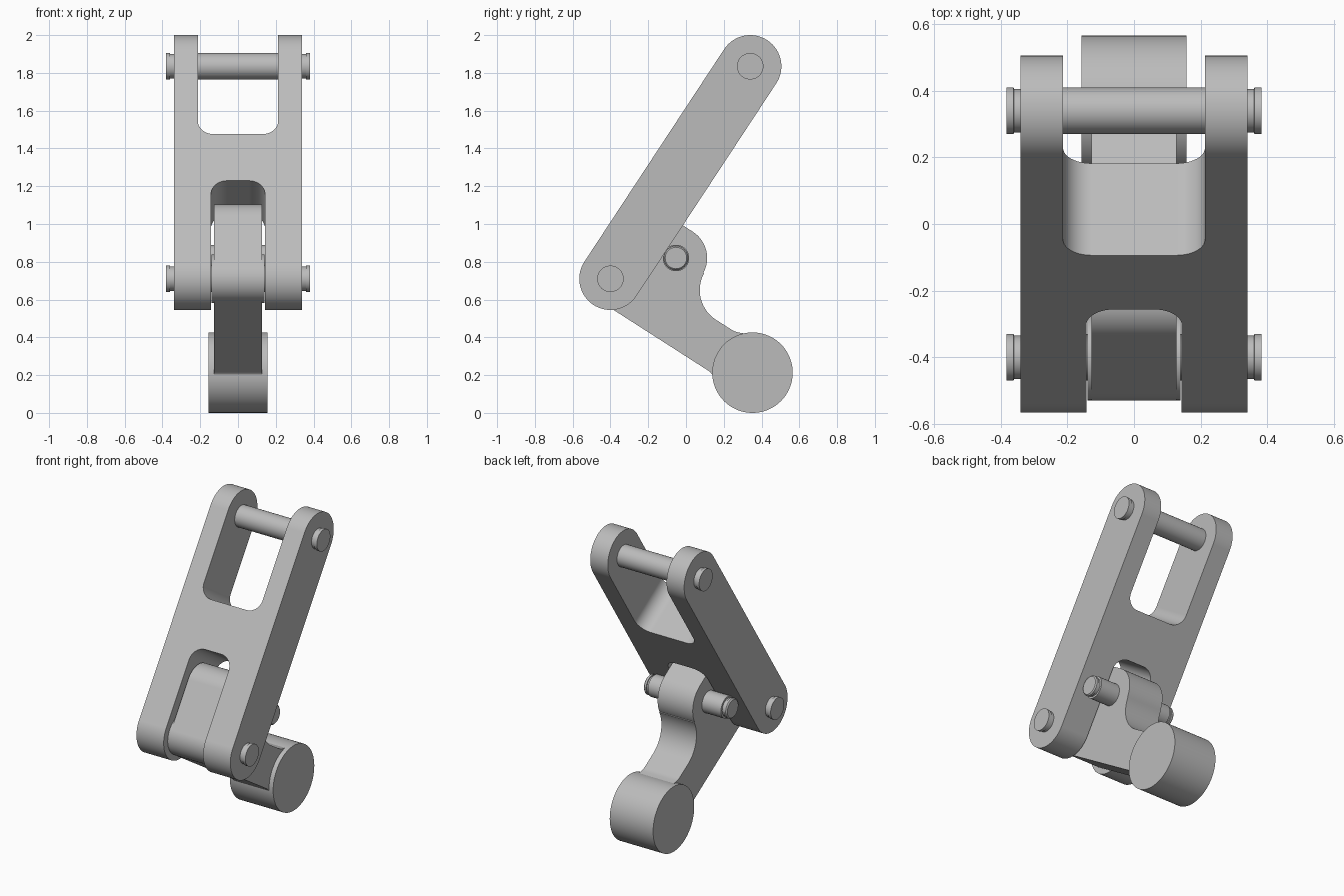
import bpy, bmesh
from math import cos, sin, radians, atan2, degrees
from mathutils import Vector

cube = bpy.data.objects.get("Cube")
if cube:
    bpy.data.objects.remove(cube, do_unlink=True)

steel = bpy.data.materials.new("light grey steel")
steel.use_nodes = True
GREY = (0.5, 0.5, 0.5, 1)
steel.diffuse_color = GREY
steel.node_tree.nodes["Principled BSDF"].inputs["Base Color"].default_value = GREY

# Pivot centres in the (y, z) plane
LOW = Vector((-0.40, 0.71))
TOP = Vector((0.34, 1.835))
STOP = Vector((-0.053, 0.82))
ROLL = Vector((0.352, 0.213))
along = (TOP - LOW).normalized()
front = Vector((-along.y, along.x))
TILT = degrees(atan2(along.y, along.x))


def arc(c, r, a0, a1, n=20):
    angles = [radians(a0 + (a1 - a0) * i / n) for i in range(n + 1)]
    return [Vector((c[0] + r * cos(a), c[1] + r * sin(a))) for a in angles]


def loft(name, rings):
    """Join equal rings of 3D points into a closed solid."""
    bm = bmesh.new()
    loops = [[bm.verts.new(p) for p in ring] for ring in rings]
    n = len(loops[0])
    for a, b in zip(loops, loops[1:]):
        for i in range(n):
            j = (i + 1) % n
            bm.faces.new((a[i], a[j], b[j], b[i]))
    bm.faces.new(loops[0])
    bm.faces.new(loops[-1])
    bmesh.ops.recalc_face_normals(bm, faces=bm.faces)
    mesh = bpy.data.meshes.new(name)
    bm.to_mesh(mesh)
    bm.free()
    mesh.materials.append(steel)
    ob = bpy.data.objects.new(name, mesh)
    bpy.context.collection.objects.link(ob)
    return ob


def activate(ob):
    bpy.ops.object.select_all(action='DESELECT')
    ob.select_set(True)
    bpy.context.view_layer.objects.active = ob


def finish(ob):
    activate(ob)
    bpy.ops.object.shade_smooth_by_angle(angle=radians(30))
    ob.modifiers.new("even shading", 'WEIGHTED_NORMAL').keep_sharp = True


def plate(name, outline, half):
    """Side outline extruded across the width."""
    return loft(name, [[(x, p[0], p[1]) for p in outline] for x in (-half, half)])


def pin(name, c, steps):
    """Turned pin, mirrored about the middle, from (x, radius) steps."""
    profile = [(-x, r) for x, r in reversed(steps)] + steps
    finish(loft(name, [[(x, p.x, p.y) for p in arc(c, r, 0, 352.5, 47)]
                       for x, r in profile]))


def slot(name, half, t0, t1, r):
    """Rounded slot cutter running through the link, front to back."""
    pts = []
    for cx, ct, a in ((half, t1, 0), (-half, t1, 90), (-half, t0, 180), (half, t0, 270)):
        sx = 1 if cx > 0 else -1
        st = 1 if ct == t1 else -1
        pts += arc((cx - sx * r, ct - st * r), r, a, a + 90, 10)
    rings = []
    for depth in (-0.4, 0.4):
        ring = []
        for p in pts:
            q = LOW + along * p.y + front * depth
            ring.append((p.x, q.x, q.y))
        rings.append(ring)
    ob = loft(name, rings)
    ob.hide_render = True
    return ob


# Forked link: rounded bar with a slot at each end
link = plate("forked_link", arc(TOP, 0.165, TILT - 90, TILT + 90, 32)
             + arc(LOW, 0.165, TILT + 90, TILT + 270, 32), 0.34)
for cutter in (slot("upper_slot_cutter", 0.213, 0.808, 1.9, 0.085),
               slot("lower_slot_cutter", 0.143, -0.6, 0.513, 0.085)):
    cut = link.modifiers.new("slot", 'BOOLEAN')
    cut.operation = 'DIFFERENCE'
    cut.solver = 'EXACT'
    cut.object = cutter
    activate(link)
    bpy.ops.object.modifier_apply(modifier=cut.name)
    bpy.data.objects.remove(cutter, do_unlink=True)
finish(link)

# Rocker arm: rounded head, concave throat and neck running into the roller
head = LOW + along * 0.3165
outline = arc(LOW, 0.13, TILT + 180, TILT + 90)
outline += arc(head, 0.13, TILT + 90, TILT)
outline += arc(STOP, 0.165, TILT, -28.5)
outline += arc((0.26, 0.65), 0.187, 151.5, 236)
outline += [Vector(p) for p in ((0.25, 0.435), (0.275, 0.426), (0.31, 0.42),
                                (0.352, 0.30), (0.25, 0.12), (0.15, 0.17),
                                (0.142, 0.20), (0.125, 0.219))]
finish(plate("rocker_arm", outline, 0.127))

# Roller and pivot boss
finish(plate("roller", arc(ROLL, 0.213, 0, 355, 71), 0.157))
finish(plate("pivot_boss", arc(LOW, 0.129, 0, 352.5, 47), 0.139))

# Pins with grooved ends
ends = [(0.05, 0.07), (0.335, 0.07), (0.337, 0.065), (0.36, 0.065), (0.361, 0.07), (0.382, 0.07)]
pin("upper_pin", TOP, ends)
pin("lower_pin", LOW, ends)
pin("stop_pin", STOP, [(0.05, 0.07), (0.265, 0.07), (0.266, 0.058),
                       (0.28, 0.058), (0.281, 0.064), (0.295, 0.064), (0.302, 0.057)])
